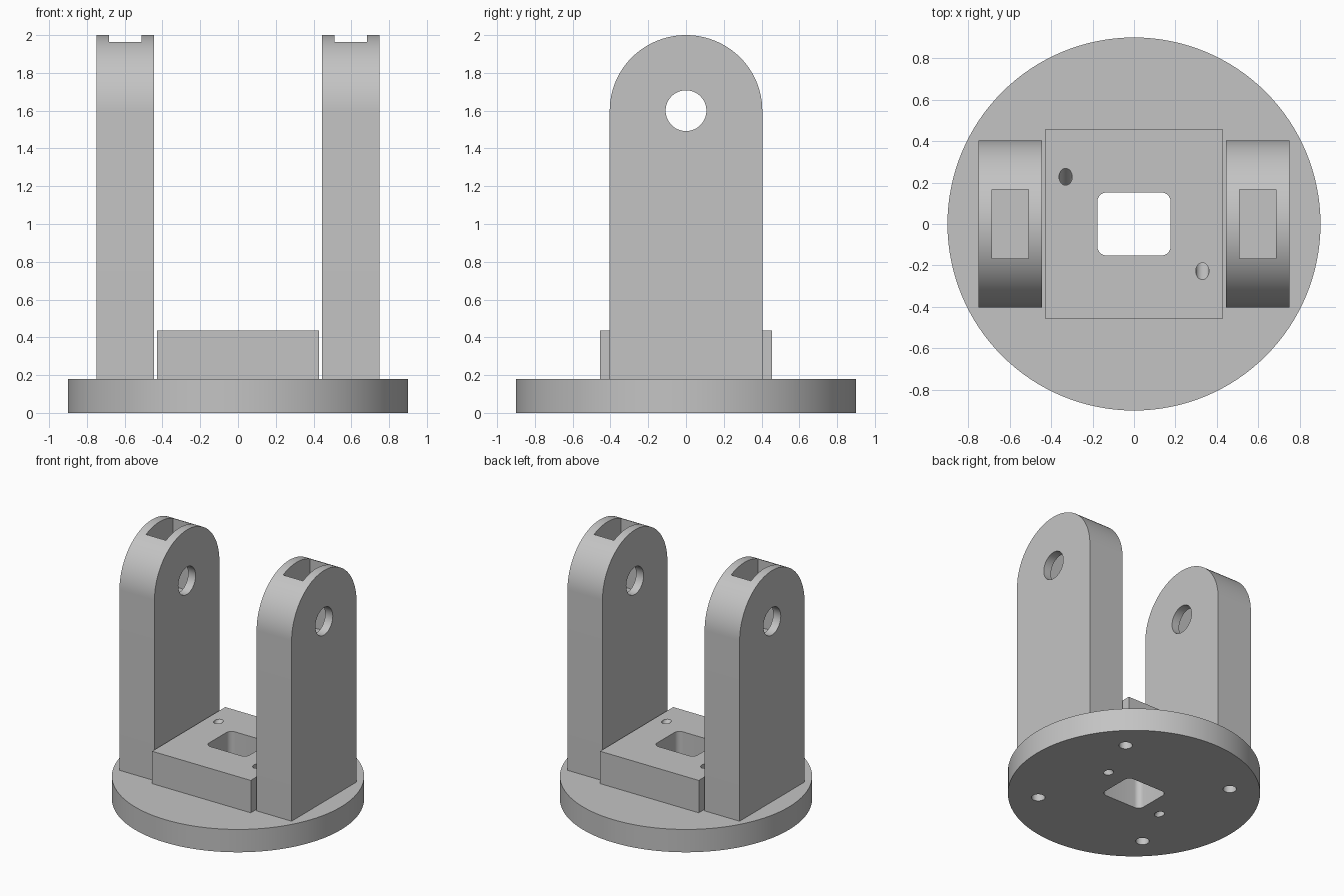
import bpy, bmesh
from math import pi, cos, sin, atan2, radians
from mathutils import Matrix, Vector

if "Cube" in bpy.data.objects:
    bpy.data.objects.remove(bpy.data.objects["Cube"], do_unlink=True)

grey = bpy.data.materials.new("plain grey")
grey.use_nodes = True
grey.diffuse_color = (0.55, 0.55, 0.55, 1)
grey.node_tree.nodes["Principled BSDF"].inputs["Base Color"].default_value = grey.diffuse_color


def arc(cx, cy, r, a0, a1, n):
    return [(cx + r * cos(a0 + (a1 - a0) * i / n), cy + r * sin(a0 + (a1 - a0) * i / n))
            for i in range(n + 1)]


def circle(r, n=48, cx=0, cy=0):
    return arc(cx, cy, r, 0, 2 * pi, n)[:-1]


def rect(x0, x1, y0, y1):
    return [(x0, y0), (x1, y0), (x1, y1), (x0, y1)]


def prism(name, outline, low, high, along_x=False):
    """Extrude an outline along z, or a (y, z) outline along x."""
    bm = bmesh.new()
    place = (lambda p: (low, *p)) if along_x else (lambda p: (*p, low))
    face = bm.faces.new([bm.verts.new(place(p)) for p in outline])
    ext = bmesh.ops.extrude_face_region(bm, geom=[face])
    step = Vector((high - low, 0, 0)) if along_x else Vector((0, 0, high - low))
    bmesh.ops.translate(bm, vec=step,
                        verts=[v for v in ext["geom"] if isinstance(v, bmesh.types.BMVert)])
    bmesh.ops.recalc_face_normals(bm, faces=bm.faces)
    mesh = bpy.data.meshes.new(name)
    bm.to_mesh(mesh)
    bm.free()
    mesh.materials.append(grey)
    ob = bpy.data.objects.new(name, mesh)
    bpy.context.collection.objects.link(ob)
    return ob


def select(ob):
    bpy.ops.object.select_all(action="DESELECT")
    ob.select_set(True)
    bpy.context.view_layer.objects.active = ob


def cut(ob, cutters):
    select(ob)
    for c in cutters:
        c.hide_render = True
        mod = ob.modifiers.new("cut", "BOOLEAN")
        mod.operation = "DIFFERENCE"
        mod.solver = "EXACT"
        mod.object = c
        bpy.ops.object.modifier_apply(modifier=mod.name)
    bpy.ops.object.shade_smooth_by_angle(angle=radians(30))


BASE_TOP, BLOCK_TOP = 0.18, 0.435

# Round base and the block standing on it
base = prism("round_base", circle(0.9, 128), 0, BASE_TOP)
block = prism("centre_block", rect(-0.43, 0.43, -0.455, 0.455), BASE_TOP, BLOCK_TOP)

# Rounded window through block and base
w, d, r = 0.177, 0.152, 0.045
corners = [(w - r, d - r), (r - w, d - r), (r - w, r - d), (w - r, r - d)]
outline = [p for i, (x, y) in enumerate(corners)
           for p in arc(x, y, r, i * pi / 2, (i + 1) * pi / 2, 8)]
through = [prism("window_cutter", outline, -0.1, 0.6)]

# Two slanted holes, mirrored through the centre
for s in (1, -1):
    hole = prism("slanted_cutter", circle(0.032, 32), -0.6, 0.6)
    top, bottom = Vector((s * 0.33, -s * 0.228, BLOCK_TOP)), Vector((s * 0.33, s * 0.112, 0))
    tilt = atan2(bottom.y - top.y, BLOCK_TOP)
    hole.data.transform(Matrix.Translation((top + bottom) / 2) @ Matrix.Rotation(tilt, 4, "X"))
    through.append(hole)

# Blind mounting holes under the base
mounts = [prism("mount_cutter", circle(0.048, 32, x, y), -0.1, 0.12)
          for x in (-0.485, 0.485) for y in (-0.485, 0.485)]

cut(base, through + mounts)
cut(block, through)

# Round-topped arms with a pivot hole and a pocket open at the top
pivot = prism("pivot_cutter", circle(0.108, 48, 0, 1.6), -1, 1, along_x=True)
arm_outline = [(-0.404, BASE_TOP), (0.404, BASE_TOP)] + [
    (y * 1.01, z) for y, z in arc(0, 1.6, 0.4, 0, pi, 48)]
pockets = []
for side, s in (("left", 1), ("right", -1)):
    x0, x1 = sorted((s * 0.445, s * 0.75))
    arm = prism(side + "_arm", arm_outline, x0, x1, along_x=True)
    p0, p1 = sorted((s * 0.51, s * 0.684))
    pocket = prism("pocket_cutter", rect(p0, p1, -0.167, 0.167), 1.43, 2.1)
    cut(arm, [pivot, pocket])
    pockets.append(pocket)

for c in through + mounts + pockets + [pivot]:
    bpy.data.objects.remove(c, do_unlink=True)
